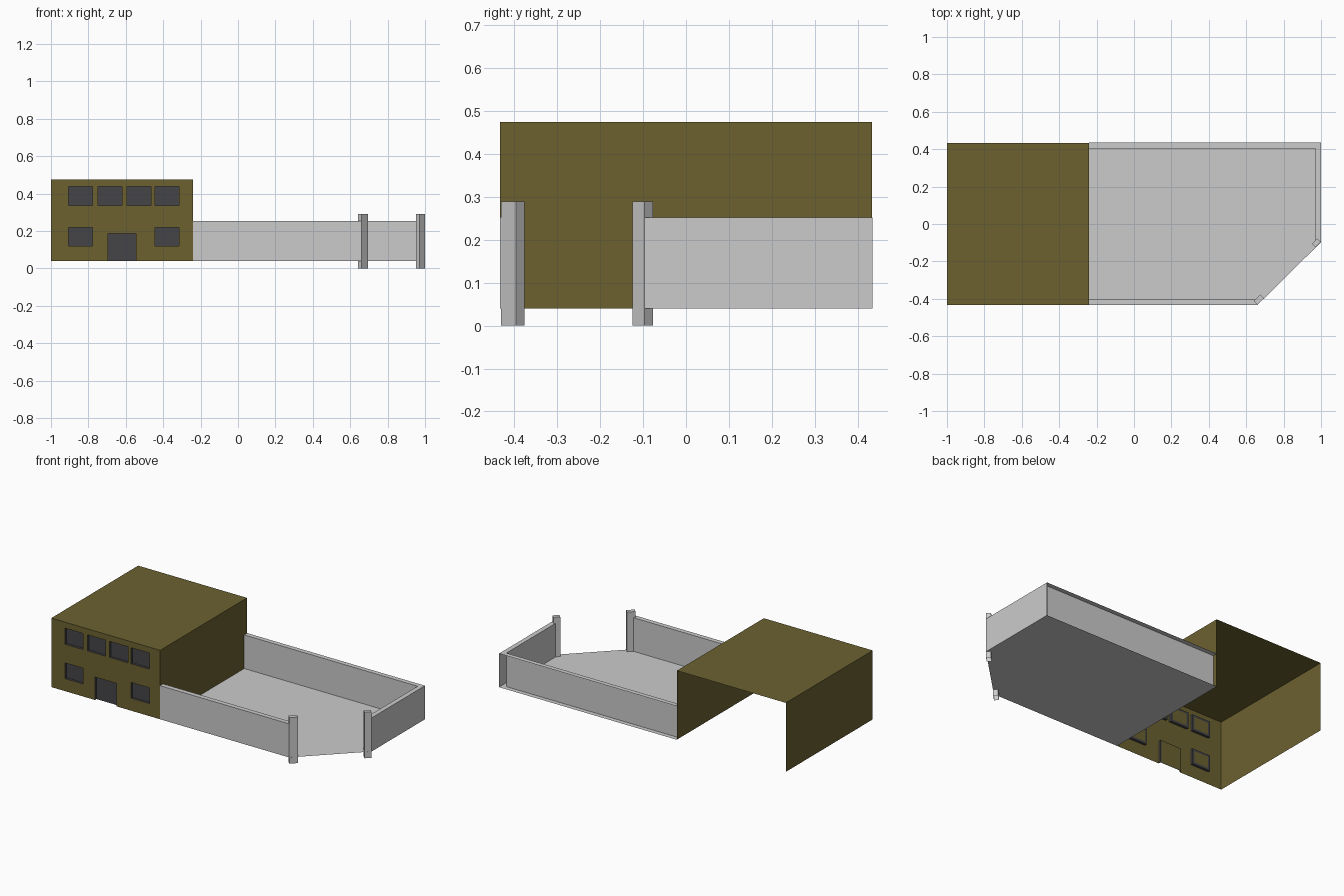
import bpy, bmesh
from math import radians, cos, sin

if "Cube" in bpy.data.objects:
    bpy.data.objects.remove(bpy.data.objects["Cube"])


def material(name, rgb):
    m = bpy.data.materials.new(name)
    m.diffuse_color = (*rgb, 1)
    m.use_nodes = True
    m.node_tree.nodes["Principled BSDF"].inputs["Base Color"].default_value = m.diffuse_color
    return m


OLIVE = material("olive_plaster", (0.15, 0.12, 0.03))
DARK = material("dark_glass", (0.06, 0.06, 0.065))


def make(name, quads, mat=None):
    """Build an object from a list of planar faces, welding shared corners."""
    bm = bmesh.new()
    for q in quads:
        bm.faces.new([bm.verts.new(p) for p in q])
    bmesh.ops.remove_doubles(bm, verts=bm.verts, dist=1e-5)
    me = bpy.data.meshes.new(name)
    bm.to_mesh(me)
    bm.free()
    ob = bpy.data.objects.new(name, me)
    bpy.context.collection.objects.link(ob)
    if mat:
        me.materials.append(mat)
    return ob


def upright(a, b, z0, z1):
    """Vertical quad over the plan segment a-b."""
    return [(*a, z0), (*b, z0), (*b, z1), (*a, z1)]


def strip(path, z0, z1):
    return [upright(a, b, z0, z1) for a, b in zip(path, path[1:])]


X0, X1, Y0, Y1 = -1.0, -0.24, -0.433, 0.433
Z0, ROOF, WALL = 0.04, 0.475, 0.252
DEPTH = 0.015

# Openings in the facade: x0, x1, z0, z1
cols = [(-0.905, -0.778), (-0.748, -0.62), (-0.594, -0.465), (-0.443, -0.315)]
windows = [(a, b, 0.336, 0.437) for a, b in cols]
windows += [(*cols[i], 0.119, 0.218) for i in (0, 3)]
door = (-0.695, -0.545, Z0, 0.185)
openings = windows + [door]

# Facade as a grid of cells with the openings left out
xs = sorted({X0, X1, *[v for o in openings for v in o[:2]]})
zs = sorted({Z0, ROOF, *[v for o in openings for v in o[2:]]})
facade = []
for a, b in zip(xs, xs[1:]):
    for c, d in zip(zs, zs[1:]):
        mx, mz = (a + b) / 2, (c + d) / 2
        if not any(o[0] < mx < o[1] and o[2] < mz < o[3] for o in openings):
            facade.append(upright((a, Y0), (b, Y0), c, d))
make("building_facade", facade, OLIVE)

# Side walls and roof, open at the back and underneath
make("building_shell", [
    upright((X0, Y1), (X0, Y0), Z0, ROOF),
    upright((X1, Y0), (X1, Y1), Z0, ROOF),
    [(X0, Y0, ROOF), (X1, Y0, ROOF), (X1, Y1, ROOF), (X0, Y1, ROOF)],
], OLIVE)

# Recessed windows and door, with a plain panel on the inside
for i, (a, b, c, d) in enumerate(openings):
    name = "door" if i == len(windows) else f"window_{i + 1}"
    yb = Y0 + DEPTH
    rim = [(a, c), (b, c), (b, d), (a, d)]
    faces = [upright((a, yb), (b, yb), c, d)]
    for p, q in zip(rim, rim[1:] + rim[:1]):
        if name == "door" and p[1] == q[1] == c:
            continue
        faces.append([(p[0], Y0, p[1]), (q[0], Y0, q[1]),
                      (q[0], yb, q[1]), (p[0], yb, p[1])])
    make(name, faces, DARK)
    m = 0.004 if name == "door" else 0.014
    y = yb + 0.001
    make(name + "_inner_panel",
         [upright((b - m, y), (a + m, y), c + m, d - m)], OLIVE)

# Yard floor with one cut corner
YB = 0.435
make("yard_floor", [[(X1, Y0, Z0), (0.66, Y0, Z0), (1, -0.097, Z0),
                     (1, YB, Z0), (X1, YB, Z0)]])

# Hollow yard walls: outer skin, inner skin and coping; back outer skin is open
T = 0.03
front_out = [(X1, Y0), (0.66, Y0)]
front_in = [(0.675, Y0 + T), (X1, Y0 + T)]
make("front_yard_wall", strip(front_out + front_in, Z0, WALL)
     + [[(*p, WALL) for p in front_out + front_in]])

outer = [(1, -0.097), (1, YB), (X1, YB)]
inner = [(1 - T, -0.115), (1 - T, YB - T), (X1, YB - T)]
coping = [[(*p, WALL) for p in (outer[i], outer[i + 1], inner[i + 1], inner[i])]
          for i in range(2)]
make("side_and_back_yard_wall",
     strip([outer[1], outer[0]] + inner, Z0, WALL) + coping)

# Gate posts turned 45 degrees, open underneath
C, S = cos(radians(45)), sin(radians(45))
for name, cx, cy, length in (("left_gate_post", 0.668, -0.404, 0.050),
                             ("right_gate_post", 0.975, -0.101, 0.040)):
    h, w = length / 2, 0.014
    ring = [(cx + u * C - v * S, cy + u * S + v * C)
            for u, v in ((-h, -w), (h, -w), (h, w), (-h, w))]
    make(name, strip(ring + ring[:1], 0, 0.29) + [[(*p, 0.29) for p in ring]])
